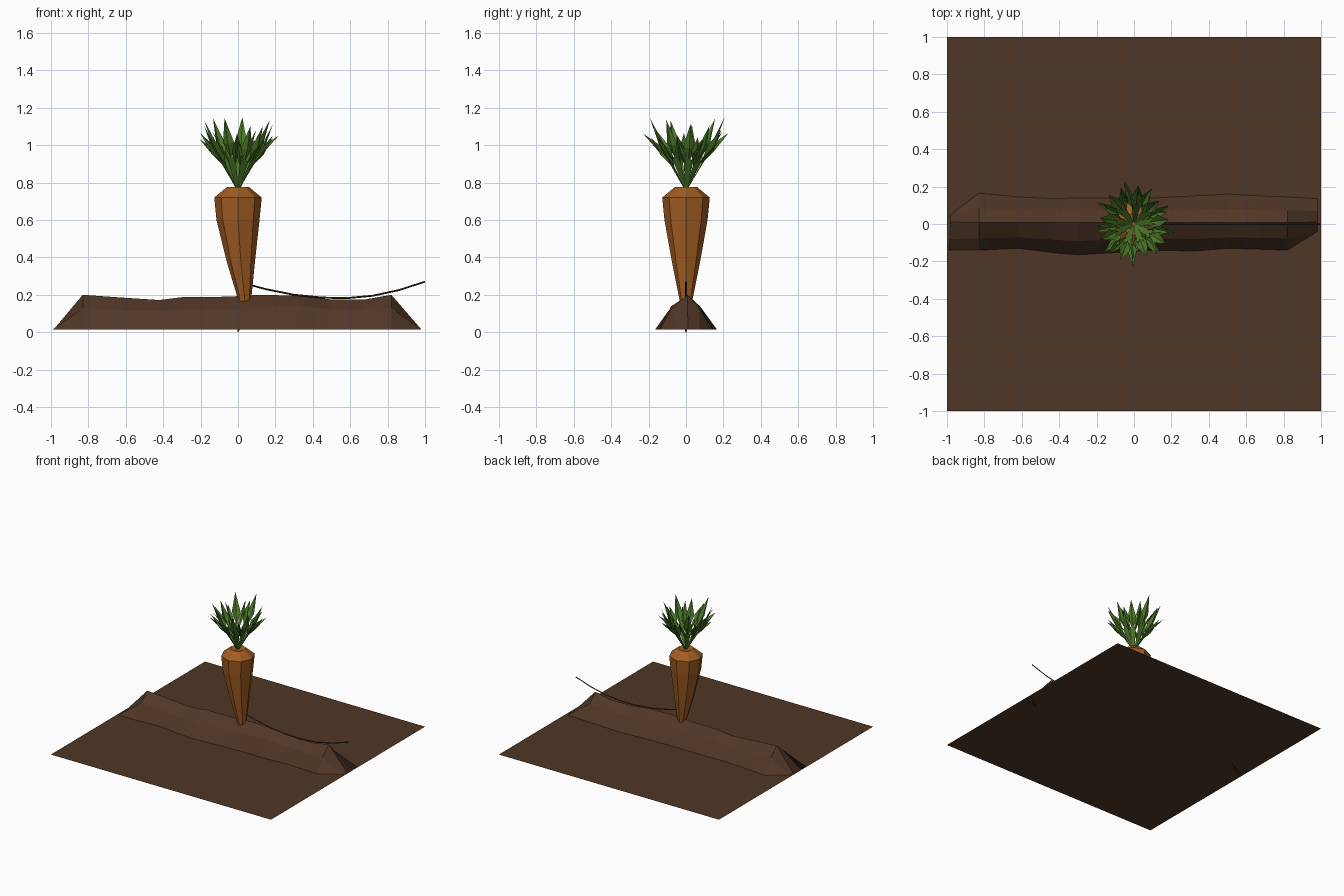
import bpy, bmesh, math, random
from mathutils import Vector

if "Cube" in bpy.data.objects:
    bpy.data.objects.remove(bpy.data.objects["Cube"])

random.seed(4)


def material(name, rgb):
    m = bpy.data.materials.new(name)
    m.diffuse_color = (*rgb, 1)
    m.use_nodes = True
    m.node_tree.nodes["Principled BSDF"].inputs["Base Color"].default_value = m.diffuse_color
    return m


soil = material("soil brown", (0.080, 0.038, 0.019))
orange = material("carrot orange", (0.36, 0.11, 0.016))
green = material("leaf green", (0.075, 0.195, 0.022))
root_brown = material("root brown", (0.065, 0.036, 0.018))


def make(name, verts, faces, mat, fix=True):
    me = bpy.data.meshes.new(name)
    me.from_pydata([tuple(v) for v in verts], [], faces)
    if fix:
        bm = bmesh.new()
        bm.from_mesh(me)
        bmesh.ops.recalc_face_normals(bm, faces=bm.faces)
        bm.to_mesh(me)
        bm.free()
    me.materials.append(mat)
    ob = bpy.data.objects.new(name, me)
    bpy.context.collection.objects.link(ob)
    return ob


def loft(rings, closed=True):
    """Vertices and quads joining equal-length rings."""
    n = len(rings[0])
    verts = [p for r in rings for p in r]
    faces = []
    for k in range(len(rings) - 1):
        for i in range(n if closed else n - 1):
            j = (i + 1) % n
            faces.append((k * n + i, k * n + j, (k + 1) * n + j, (k + 1) * n + i))
    return verts, faces


# Flat field
G = 0.015
make("ground", [(-1, -1, G), (1, -1, G), (1, 1, G), (-1, 1, G)], [(0, 1, 2, 3)], soil, False)

# Ridge of soil: x, front base y, back base y, ridge height
stations = [(-0.83, -0.14, 0.165, 0.20), (-0.62, -0.13, 0.145, 0.185),
            (-0.42, -0.155, 0.135, 0.172), (-0.30, -0.165, 0.14, 0.187),
            (-0.05, -0.15, 0.14, 0.19), (0.12, -0.14, 0.14, 0.20),
            (0.32, -0.145, 0.15, 0.195), (0.50, -0.13, 0.16, 0.175),
            (0.68, -0.135, 0.15, 0.175), (0.82, -0.14, 0.145, 0.20)]
rings = [[(-0.99, -0.14, G), (-0.985, -0.08, G), (-0.98, 0.01, G), (-0.98, 0.05, G), (-0.98, 0.09, G)]]
for x, f, b, z in stations:
    k = random.uniform(0.62, 0.72)
    rings.append([(x, f, G), (x, f * 0.55, z * k), (x, 0.008, z),
                  (x, b * 0.5, z * k), (x, b, G)])
rings.append([(0.98, -0.085, G), (0.98, -0.04, G), (0.98, 0.01, G), (0.98, 0.07, G), (0.98, 0.135, G)])
make("soil_ridge", *loft(rings, closed=False), soil)

# Eight-sided carrot: centre x, radius, height
profile = [(0, 0.003, 0.0), (0.035, 0.036, 0.18), (0.015, 0.076, 0.38), (0, 0.115, 0.60),
           (0, 0.127, 0.72), (0, 0.06, 0.775), (0, 0.02, 0.765)]
rings = [[(cx + r * math.cos(i * math.pi / 4), r * math.sin(i * math.pi / 4), z)
          for i in range(8)] for cx, r, z in profile]
verts, faces = loft(rings)
faces += [tuple(range(8)), tuple(range(len(verts) - 8, len(verts)))]
make("carrot", verts, faces, orange)

# Thin side root
path = [(0.03, 0.262), (0.15, 0.23), (0.30, 0.20), (0.45, 0.185), (0.58, 0.182),
        (0.72, 0.195), (0.86, 0.225), (1.0, 0.27)]
rings = [[(x, 0.005 * math.cos(a), z + 0.005 * math.sin(a))
          for a in (0, math.pi / 2, math.pi, 1.5 * math.pi)] for x, z in path]
verts, faces = loft(rings)
make("side_root", verts, faces + [(0, 1, 2, 3), (28, 29, 30, 31)], root_brown)

# Fronds: a narrow stem fanning into three pointed leaflets
verts, faces = [], []
N = 9
for n in range(N):
    a = 2 * math.pi * n / N + 0.12 + random.uniform(-0.1, 0.1)
    out = Vector((math.cos(a), math.sin(a), 0))
    side = Vector((-math.sin(a), math.cos(a), 0))
    s = random.uniform(0.92, 1.08)

    def p(r, w, z):
        return out * r * s + side * w + Vector((0, 0, 0.77 + (z - 0.77) * s))

    base = len(verts)
    verts += [p(0.010, -0.006, 0.77), p(0.010, 0.006, 0.77),
              p(0.095, 0.024, 0.92), p(0.095, -0.024, 0.92), p(0.11, 0, 0.935)]
    faces += [(base, base + 1, base + 2, base + 4, base + 3)]
    # leaflet: root, left shoulder, tip, right shoulder
    for root, left, tip, right in (
            (p(0.09, 0, 0.91), p(0.135, -0.032, 1.0), p(0.195, 0, 1.125), p(0.135, 0.032, 1.0)),
            (p(0.075, 0.012, 0.89), p(0.14, 0.020, 0.955), p(0.205, 0.075, 1.045), p(0.115, 0.062, 0.985)),
            (p(0.075, -0.012, 0.89), p(0.115, -0.062, 0.985), p(0.185, -0.075, 1.06), p(0.14, -0.020, 0.955))):
        mid = (left + right) / 2 + out * 0.012 - Vector((0, 0, 0.008))
        b = len(verts)
        verts += [root, left, tip, right, mid]
        faces += [(b, b + 4, b + 1), (b + 1, b + 4, b + 2),
                  (b, b + 3, b + 4), (b + 4, b + 3, b + 2)]
make("leaves", verts, faces, green, False)
